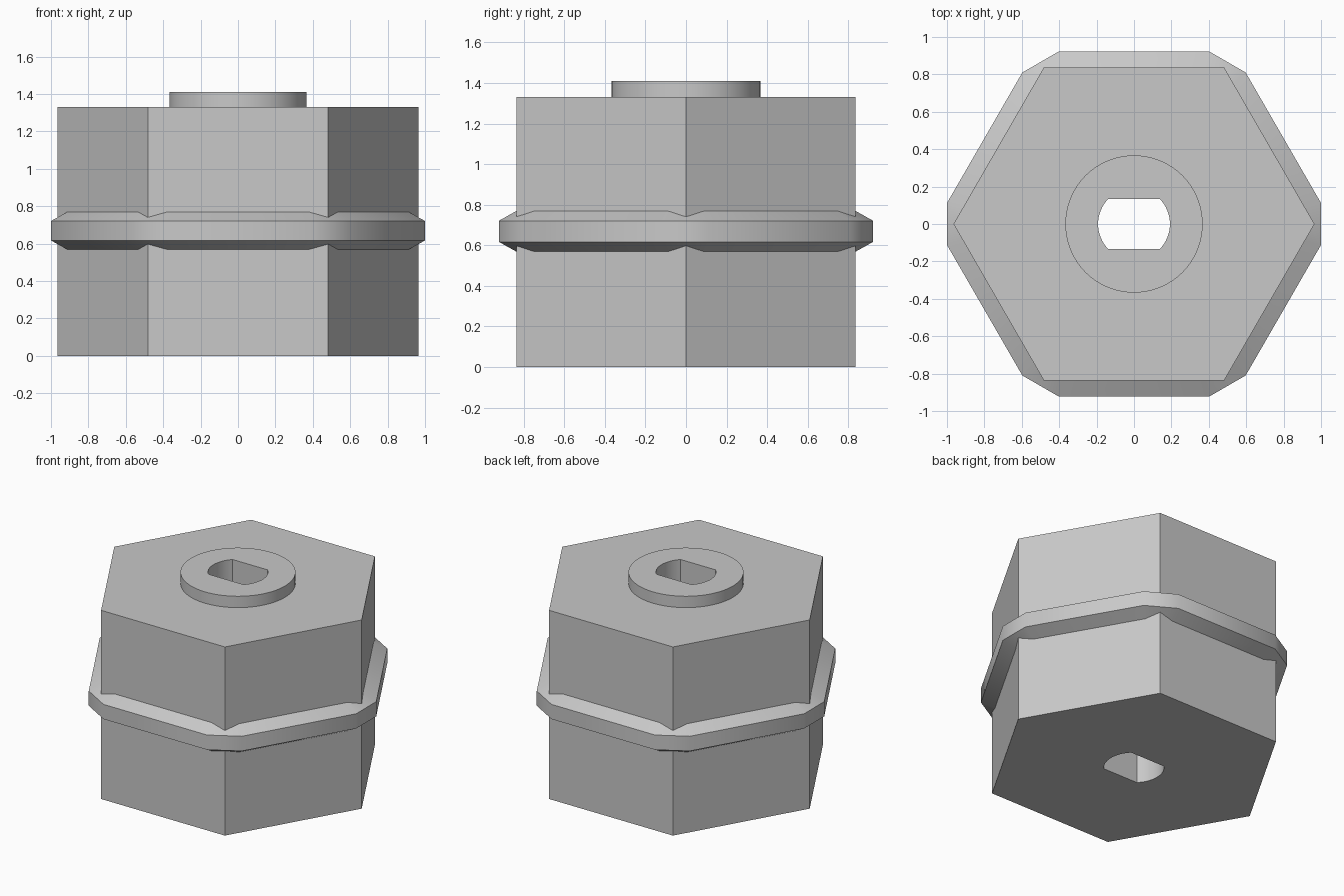
import bpy, bmesh, math

old = bpy.data.objects.get("Cube")
if old:
    bpy.data.objects.remove(old, do_unlink=True)

grey = bpy.data.materials.new("plain_grey")
grey.use_nodes = True
colour = (0.58, 0.58, 0.58, 1)
grey.diffuse_color = colour
grey.node_tree.nodes["Principled BSDF"].inputs["Base Color"].default_value = colour


def finish(name, bm):
    bmesh.ops.recalc_face_normals(bm, faces=bm.faces[:])
    mesh = bpy.data.meshes.new(name)
    bm.to_mesh(mesh)
    bm.free()
    mesh.materials.append(grey)
    obj = bpy.data.objects.new(name, mesh)
    bpy.context.collection.objects.link(obj)
    return obj


def prism(name, outline, z0, z1):
    bm = bmesh.new()
    base = bm.faces.new([bm.verts.new((x, y, z0)) for x, y in outline])
    top = bmesh.ops.extrude_face_region(bm, geom=[base])["geom"]
    moved = [v for v in top if isinstance(v, bmesh.types.BMVert)]
    bmesh.ops.translate(bm, verts=moved, vec=(0, 0, z1 - z0))
    return finish(name, bm)


def circle(radius, count):
    return [(radius * math.cos(math.tau * i / count),
             radius * math.sin(math.tau * i / count)) for i in range(count)]


def select_only(obj):
    bpy.ops.object.select_all(action='DESELECT')
    obj.select_set(True)
    bpy.context.view_layer.objects.active = obj


def combine(target, tool, operation):
    mod = target.modifiers.new(operation, 'BOOLEAN')
    mod.operation = operation
    mod.solver = 'EXACT'
    mod.object = tool
    select_only(target)
    bpy.ops.object.modifier_apply(modifier=mod.name)
    bpy.data.objects.remove(tool, do_unlink=True)


# Hexagonal body with a round boss on top
body = prism("hexagonal_body", circle(0.965, 6), 0, 1.33)
combine(body, prism("round_boss", circle(0.367, 96), 1.2, 1.41), 'UNION')

# Through hole: circle with two flat sides
half_flat, hole_radius = 0.135, 0.192
limit = math.asin(half_flat / hole_radius)
hole = []
for start in (0, math.pi):
    for i in range(17):
        a = start - limit + 2 * limit * i / 16
        hole.append((hole_radius * math.cos(a), hole_radius * math.sin(a)))
combine(body, prism("shaft_hole", hole, -0.2, 1.6), 'DIFFERENCE')


# Chamfered collar: hexagon with its corners cut off
def collar_loop(inset):
    flat, cut = 0.922 - inset, 1.0 - inset
    y = (flat - cut * math.cos(math.pi / 6)) / math.sin(math.pi / 6)
    points = []
    for i in range(6):
        c, s = math.cos(i * math.pi / 3), math.sin(i * math.pi / 3)
        points += [(cut * c - v * s, cut * s + v * c) for v in (-y, y)]
    return points


bm = bmesh.new()
middle = 0.669
profile = [(0.0, -0.052), (0.0, 0.052), (0.115, 0.116), (0.115, -0.116)]
loops = [[bm.verts.new((x, y, middle + dz)) for x, y in collar_loop(inset)]
         for inset, dz in profile]
for k, lower in enumerate(loops):
    upper = loops[(k + 1) % len(loops)]
    for i in range(12):
        j = (i + 1) % 12
        bm.faces.new((lower[i], lower[j], upper[j], upper[i]))
collar = finish("collar", bm)

# Smooth curved walls, keep hard edges
for obj, angle in ((body, 25), (collar, 35)):
    select_only(obj)
    bpy.ops.object.shade_smooth_by_angle(angle=math.radians(angle))
